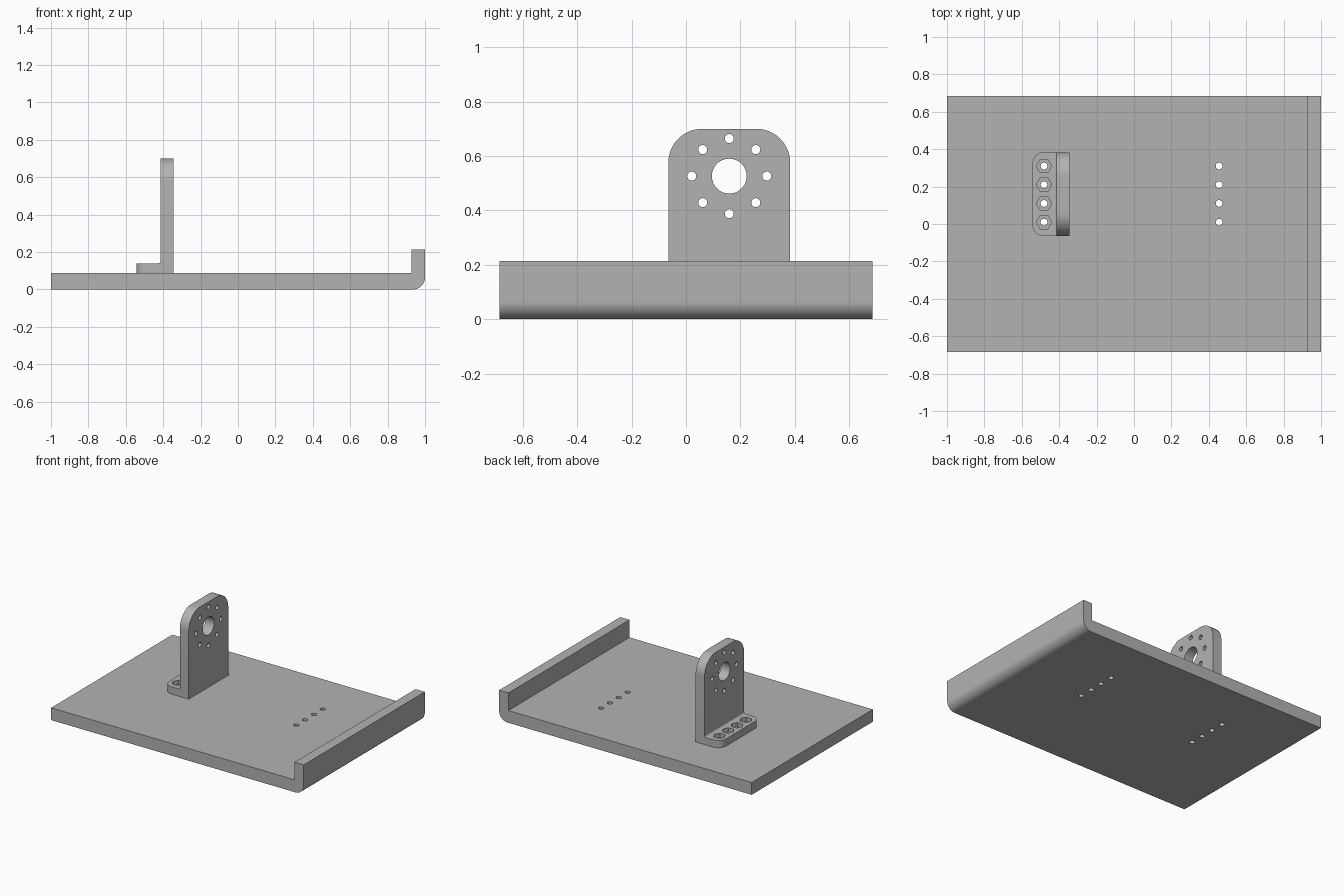
import bpy, bmesh
from math import sin, cos, pi
from mathutils import Vector

if "Cube" in bpy.data.objects:
    bpy.data.objects.remove(bpy.data.objects["Cube"])

grey = bpy.data.materials.new("plain grey")
grey.use_nodes = True
COLOUR = (0.45, 0.45, 0.45, 1)
grey.diffuse_color = COLOUR
grey.node_tree.nodes["Principled BSDF"].inputs["Base Color"].default_value = COLOUR

PLACE = {"X": lambda a, b, t: (t, a, b),
         "Y": lambda a, b, t: (a, t, b),
         "Z": lambda a, b, t: (a, b, t)}


def prism(name, points, axis, low, high):
    """Extrude a flat outline along an axis."""
    bm = bmesh.new()
    base = bm.faces.new([bm.verts.new(PLACE[axis](a, b, low)) for a, b in points])
    moved = bmesh.ops.extrude_face_region(bm, geom=[base])["geom"]
    verts = [g for g in moved if isinstance(g, bmesh.types.BMVert)]
    bmesh.ops.translate(bm, verts=verts, vec=Vector(PLACE[axis](0, 0, high - low)))
    bmesh.ops.recalc_face_normals(bm, faces=bm.faces)
    mesh = bpy.data.meshes.new(name)
    bm.to_mesh(mesh)
    bm.free()
    obj = bpy.data.objects.new(name, mesh)
    mesh.materials.append(grey)
    bpy.context.collection.objects.link(obj)
    return obj


def arc(a, b, r, start, end, n=12):
    """Points on an arc, angles in quarter turns."""
    angles = [(start + (end - start) * i / n) * pi / 2 for i in range(n + 1)]
    return [(a + r * cos(t), b + r * sin(t)) for t in angles]


def circle(a, b, r, n=32):
    return arc(a, b, r, 0, 4, n)[:-1]


def combine(target, tool, operation):
    """Apply a boolean and drop the tool."""
    bpy.context.view_layer.objects.active = target
    mod = target.modifiers.new(operation.lower(), "BOOLEAN")
    mod.operation, mod.object, mod.solver = operation, tool, "EXACT"
    bpy.ops.object.modifier_apply(modifier=mod.name)
    bpy.data.objects.remove(tool)


def cut(target, points, axis, low, high):
    combine(target, prism("cutter", points, axis, low, high), "DIFFERENCE")


DECK, HALF = 0.088, 0.685            # base plate thickness, half depth
LEFT, RIGHT = -0.065, 0.383          # bracket extent in y
BACK, FACE, TOE = -0.345, -0.415, -0.543
FOOT_TOP, TOP = 0.14, 0.70
MID = (LEFT + RIGHT) / 2
hole_rows = [0.01 + 0.1 * i for i in range(4)]

# base plate with upturned lip and rounded outer bend
lip = [(-1, 0)] + arc(0.935, 0.065, 0.065, 3, 4)
lip += [(1, 0.214), (0.927, 0.214), (0.927, DECK), (-1, DECK)]
base_plate = prism("base_plate", lip, "Y", -HALF, HALF)
for y in hole_rows:
    for x in (-0.481, 0.455):
        cut(base_plate, circle(x, y, 0.018), "Z", -0.1, 0.2)

# bracket upright with rounded top corners
r = 0.125
outline = [(LEFT, DECK), (RIGHT, DECK)]
outline += arc(RIGHT - r, TOP - r, r, 0, 1) + arc(LEFT + r, TOP - r, r, 1, 2)
bracket = prism("bracket", outline, "X", FACE, BACK)

# bracket foot with rounded toe corners
r = 0.06
outline = [(BACK, LEFT), (BACK, RIGHT)]
outline += arc(TOE + r, RIGHT - r, r, 1, 2) + arc(TOE + r, LEFT + r, r, 2, 3)
combine(bracket, prism("foot", outline, "Z", DECK, FOOT_TOP), "UNION")

# small fillet between foot and upright
r, inner = 0.01, 0.005
outline = [(FACE + inner, FOOT_TOP - inner), (FACE + inner, FOOT_TOP + r)]
outline += arc(FACE - r, FOOT_TOP + r, r, 4, 3, 6) + [(FACE - r, FOOT_TOP - inner)]
combine(bracket, prism("fillet", outline, "Y", LEFT, RIGHT), "UNION")

# bolt holes with hexagonal nut pockets
for y in hole_rows:
    cut(bracket, circle(-0.481, y, 0.041, 6), "Z", 0.11, 0.2)
    cut(bracket, circle(-0.481, y, 0.018), "Z", 0, 0.2)

# central bore and ring of eight holes
BORE_Z = 0.526
cut(bracket, circle(MID, BORE_Z, 0.064, 48), "X", -0.6, -0.2)
for y, z in circle(MID, BORE_Z, 0.138, 8):
    cut(bracket, circle(y, z, 0.0165), "X", -0.6, -0.2)

# smooth curved walls, keep edges sharp
for obj in (base_plate, bracket):
    bpy.ops.object.select_all(action="DESELECT")
    obj.select_set(True)
    bpy.context.view_layer.objects.active = obj
    bpy.ops.object.shade_smooth_by_angle(angle=pi / 6)
